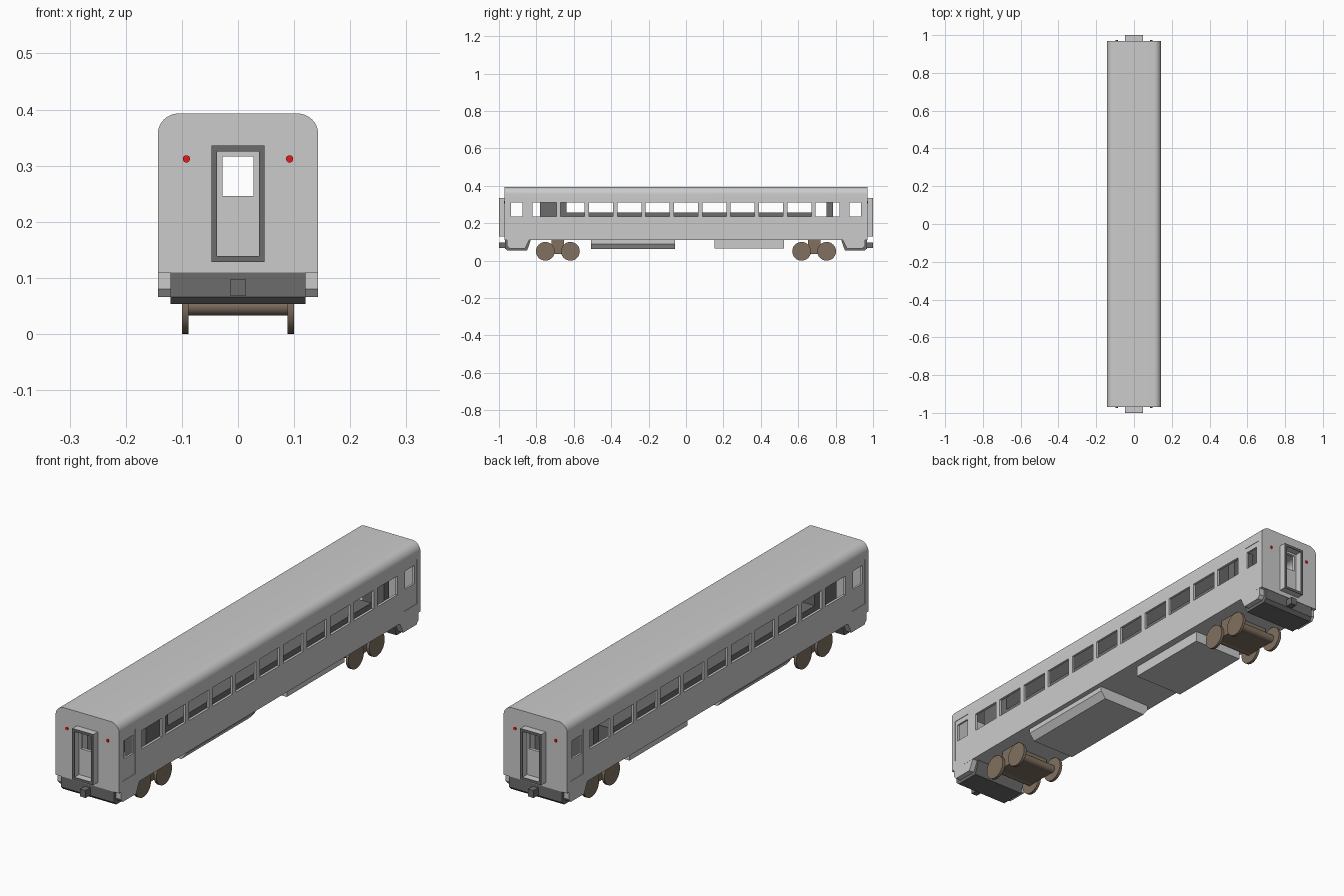
import bpy, bmesh, math
from mathutils import Vector

if "Cube" in bpy.data.objects:
    bpy.data.objects.remove(bpy.data.objects["Cube"])


def material(name, rgb):
    m = bpy.data.materials.new(name)
    m.diffuse_color = (*rgb, 1)
    m.use_nodes = True
    m.node_tree.nodes["Principled BSDF"].inputs["Base Color"].default_value = m.diffuse_color
    return m


DARK = material("dark_grey", (0.15, 0.15, 0.15))
BROWN = material("rusty_brown", (0.22, 0.165, 0.12))
RED = material("lamp_red", (0.8, 0.01, 0.01))


def finish(name, bm, mat=None):
    bmesh.ops.recalc_face_normals(bm, faces=bm.faces)
    me = bpy.data.meshes.new(name)
    bm.to_mesh(me)
    bm.free()
    ob = bpy.data.objects.new(name, me)
    bpy.context.collection.objects.link(ob)
    if mat:
        me.materials.append(mat)
    return ob


def add_box(bm, x, y, z):
    """Box given by its (low, high) range on each axis."""
    vs = bmesh.ops.create_cube(bm, size=1)["verts"]
    for v in vs:
        for i, (a, b) in enumerate((x, y, z)):
            v.co[i] = (a + b) / 2 + v.co[i] * (b - a)


def boxes(name, ranges, mat=None):
    bm = bmesh.new()
    for r in ranges:
        add_box(bm, *[tuple(sorted(p)) for p in r])
    return finish(name, bm, mat)


def prism(name, pts, lo, hi, axis, mat=None):
    """Extrude a profile along x (points are y,z) or along y (points are x,z)."""
    bm = bmesh.new()
    place = (lambda a, b, t: (t, a, b)) if axis == "x" else (lambda a, b, t: (a, t, b))
    f = bm.faces.new([bm.verts.new(place(a, b, lo)) for a, b in pts])
    ext = bmesh.ops.extrude_face_region(bm, geom=[f])["geom"]
    bmesh.ops.translate(bm, verts=[e for e in ext if isinstance(e, bmesh.types.BMVert)],
                        vec=Vector(place(0, 0, hi - lo)))
    return finish(name, bm, mat)


def cylinder(name, r, depth, loc, axis, mat, seg=32):
    rot = (0, math.pi / 2, 0) if axis == "x" else (math.pi / 2, 0, 0)
    bpy.ops.mesh.primitive_cylinder_add(vertices=seg, radius=r, depth=depth, location=loc, rotation=rot)
    ob = bpy.context.object
    ob.name = name
    ob.data.materials.append(mat)
    smooth(ob)
    return ob


def smooth(ob):
    bpy.ops.object.select_all(action="DESELECT")
    ob.select_set(True)
    bpy.context.view_layer.objects.active = ob
    bpy.ops.object.shade_smooth_by_angle(angle=math.radians(30))


def cut(ob, cutter):
    mod = ob.modifiers.new("cut", "BOOLEAN")
    mod.operation, mod.solver, mod.object = "DIFFERENCE", "EXACT", cutter
    bpy.context.view_layer.objects.active = ob
    bpy.ops.object.modifier_apply(modifier=mod.name)
    bpy.data.objects.remove(cutter)


def car_section(w, z0, z1, r, n=8):
    right = [(w - r + r * math.cos(math.pi / 2 * i / n), z1 - r + r * math.sin(math.pi / 2 * i / n))
             for i in range(n + 1)]
    return [(w, z0)] + right + [(-x, z) for x, z in reversed(right)] + [(-w, z0)]


# Car body: hollow shell with a rounded roof
body = prism("car_body", car_section(0.143, 0.11, 0.393, 0.037), -0.97, 0.97, "y")
cut(body, prism("cavity", car_section(0.133, 0.122, 0.383, 0.027), -0.957, 0.957, "y"))

# Shallow recesses that outline the side doors
cut(body, boxes("door_recess", [((sx * 0.141, sx * 0.2), (sy * 0.864, sy * 0.949), (0.15, 0.332))
                                for sx in (-1, 1) for sy in (-1, 1)]))

# Passenger windows and side door windows
openings = [((-0.3, 0.3), (k * 0.1515 - 0.064, k * 0.1515 + 0.064), (0.235, 0.311)) for k in range(-5, 6)]
openings += [((-0.3, 0.3), (s * 0.874, s * 0.935), (0.237, 0.311)) for s in (-1, 1)]
cut(body, boxes("window_cutter", openings))

# End door windows
cut(body, boxes("end_window_cutter", [((-0.028, 0.028), (s * 0.94, s * 1.1), (0.246, 0.316)) for s in (-1, 1)]))
smooth(body)

# Interior: seat blocks either side of the aisle, and end compartments
for sx, side in ((-1, "left"), (1, "right")):
    x = (sx * 0.035, sx * 0.132)
    boxes(side + "_seats", [(x, (-0.64, 0.67), (0.121, 0.257))], DARK)
    boxes(side + "_compartment", [(x, (-0.78, -0.64), (0.121, 0.38))], DARK)
    boxes(side + "_partition", [(x, (0.75, 0.785), (0.121, 0.38))], DARK)


def frame(name, w, z0, z1, t, y, mat=None):
    boxes(name, [((-w, -w + t), y, (z0, z1)), ((w - t, w), y, (z0, z1)),
                 ((-w + t, w - t), y, (z0, z0 + t)), ((-w + t, w - t), y, (z1 - t, z1))], mat)


for s, end in ((-1, "front"), (1, "back")):
    # Gangway surround with a dark rim
    frame(end + "_gangway", 0.047, 0.129, 0.335, 0.01, (s * 0.968, s * 0.997))
    frame(end + "_gangway_rim", 0.0475, 0.1285, 0.3355, 0.0105, (s * 0.997, s), DARK)

    # Tail lamps
    for sx in (-1, 1):
        cylinder(end + "_lamp", 0.0065, 0.006, (sx * 0.092, s * 0.97, 0.312), "y", RED, 20)

    # Buffer beam, coupler and door steps
    prism(end + "_buffer_beam", [(s * 0.969, 0.1095), (s * 0.969, 0.066), (s * 0.955, 0.053),
                                 (s * 0.85, 0.053), (s * 0.83, 0.1095)], -0.12, 0.12, "x", DARK)
    boxes(end + "_coupler", [((-0.013, 0.013), (s * 0.95, s), (0.068, 0.098))], DARK)
    for sx in (-1, 1):
        a, b = sorted((sx * 0.12, sx * 0.1428))
        prism(end + "_door_step", [(s * 0.957, 0.111), (s * 0.957, 0.08), (s * 0.945, 0.066),
                                   (s * 0.86, 0.066), (s * 0.838, 0.111)], a, b, "x")

    # Bogie: frame, pivot, axles and wheels
    yc = s * 0.685
    boxes(end + "_bogie_frame", [((-0.088, 0.088), (yc - 0.065, yc + 0.065), (0.035, 0.066))], BROWN)
    boxes(end + "_bogie_pivot", [((-0.088, 0.088), (yc - 0.034, yc + 0.034), (0.066, 0.112))], BROWN)
    for d in (-0.067, 0.067):
        cylinder(end + "_axle", 0.017, 0.18, (0, yc + d, 0.05), "x", BROWN)
        for sx in (-1, 1):
            cylinder(end + "_wheel", 0.05, 0.012, (sx * 0.094, yc + d, 0.05), "x", BROWN)

# Underfloor equipment boxes
prism("underfloor_tank", [(-0.122, 0.112), (-0.122, 0.09), (-0.1, 0.062), (0.1, 0.062),
                          (0.122, 0.09), (0.122, 0.112)], -0.507, -0.06, "y")
boxes("underfloor_box", [((-0.113, 0.113), (0.153, 0.525), (0.066, 0.112))])
